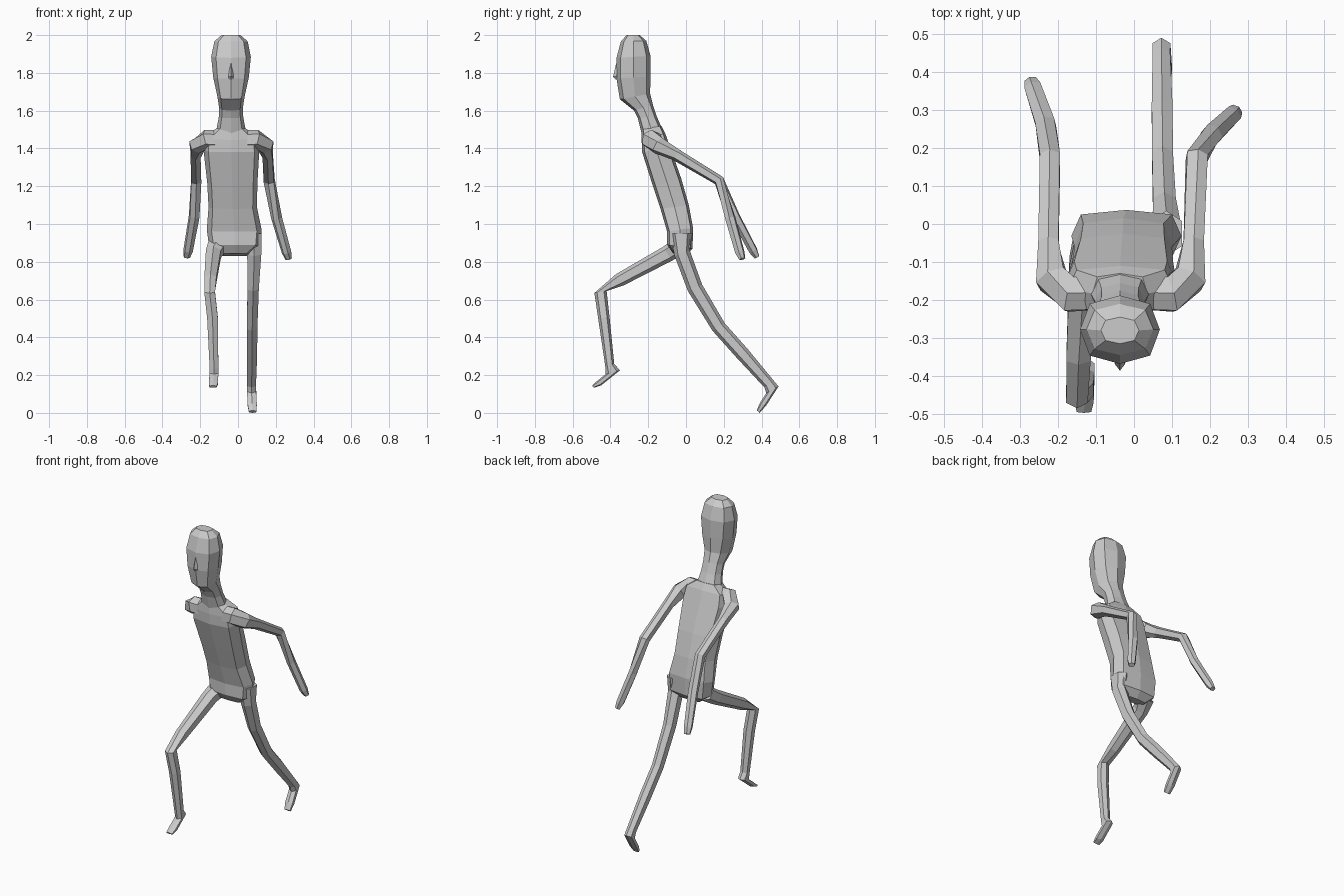
import bpy, bmesh, math
from mathutils import Vector


def skin(name, rings):
    """Join equal-sided rings of points into a closed flat-faced mesh."""
    bm = bmesh.new()
    vs = [[bm.verts.new(p) for p in r] for r in rings]
    n = len(vs[0])
    for a, b in zip(vs, vs[1:]):
        for i in range(n):
            j = (i + 1) % n
            bm.faces.new((a[i], a[j], b[j], b[i]))
    bm.faces.new(vs[0])
    bm.faces.new(vs[-1])
    bmesh.ops.recalc_face_normals(bm, faces=bm.faces)
    me = bpy.data.meshes.new(name)
    bm.to_mesh(me)
    bm.free()
    ob = bpy.data.objects.new(name, me)
    bpy.context.collection.objects.link(ob)
    return ob


def ring(c, u, v, n, p):
    """Boxy ellipse around c with half axes u and v."""
    def f(t):
        return math.copysign(abs(t) ** p, t) if abs(t) > 1e-6 else 0
    angs = [2 * math.pi * k / n for k in range(n)]
    return [c + u * f(math.sin(a)) + v * f(math.cos(a)) for a in angs]


def loft(name, rows, n=8, p=1.0):
    """Row: centre x, half width, front (y, z), back (y, z) in side view."""
    rings = []
    for x, w, yf, zf, yb, zb in rows:
        f, b = Vector((x, yf, zf)), Vector((x, yb, zb))
        rings.append(ring((f + b) / 2, Vector((w, 0, 0)), (f - b) / 2, n, p))
    return skin(name, rings)


def tube(name, path, n=6, p=0.85):
    """Path row: x, y, z, half width, half height; frame follows the path."""
    pts = [Vector(r[:3]) for r in path]
    rings = []
    for i, r in enumerate(path):
        t = Vector((0, 0, 0))
        if i > 0:
            t += (pts[i] - pts[i - 1]).normalized()
        if i < len(pts) - 1:
            t += (pts[i + 1] - pts[i]).normalized()
        t.normalize()
        side = t.cross(Vector((0, 0, 1))).normalized()
        rings.append(ring(pts[i], side * r[3], side.cross(t) * r[4], n, p))
    return skin(name, rings)


# Torso, leaning forward
loft("torso", [
    (-0.02, 0.08, -0.07, 0.845, 0.0, 0.83),
    (-0.018, 0.135, -0.10, 0.89, 0.035, 0.87),
    (-0.02, 0.145, -0.10, 0.96, 0.037, 0.98),
    (-0.028, 0.128, -0.135, 1.08, 0.015, 1.10),
    (-0.03, 0.133, -0.175, 1.20, -0.025, 1.24),
    (-0.035, 0.148, -0.232, 1.38, -0.085, 1.41),
    (-0.035, 0.140, -0.235, 1.445, -0.11, 1.48),
    (-0.037, 0.072, -0.235, 1.50, -0.13, 1.52),
], p=0.55)

# Neck and head
loft("neck_and_head", [
    (-0.037, 0.08, -0.235, 1.48, -0.12, 1.49),
    (-0.037, 0.065, -0.255, 1.56, -0.155, 1.57),
    (-0.037, 0.063, -0.275, 1.60, -0.175, 1.63),
    (-0.037, 0.072, -0.35, 1.66, -0.19, 1.69),
    (-0.037, 0.094, -0.368, 1.77, -0.188, 1.78),
    (-0.037, 0.105, -0.368, 1.88, -0.188, 1.89),
    (-0.037, 0.088, -0.345, 1.965, -0.21, 1.97),
    (-0.037, 0.050, -0.315, 2.0, -0.245, 2.0),
], p=0.8)

# Nose
loft("nose", [
    (-0.037, 0.012, -0.372, 1.765, -0.35, 1.765),
    (-0.037, 0.014, -0.386, 1.78, -0.35, 1.78),
    (-0.037, 0.005, -0.370, 1.85, -0.35, 1.85),
], n=4)

# Arms: shoulder, upper arm, elbow, forearm, hand, both swung back
tube("right_arm", [
    (-0.09, -0.18, 1.445, 0.05, 0.050),
    (-0.165, -0.185, 1.450, 0.052, 0.050),
    (-0.216, -0.145, 1.415, 0.046, 0.046),
    (-0.225, -0.05, 1.365, 0.030, 0.032),
    (-0.221, 0.175, 1.23, 0.030, 0.028),
    (-0.232, 0.26, 1.04, 0.029, 0.026),
    (-0.264, 0.355, 0.86, 0.025, 0.024),
    (-0.271, 0.375, 0.825, 0.018, 0.015),
])
tube("left_arm", [
    (0.02, -0.18, 1.445, 0.05, 0.050),
    (0.095, -0.185, 1.450, 0.052, 0.050),
    (0.146, -0.145, 1.415, 0.046, 0.046),
    (0.157, -0.05, 1.365, 0.030, 0.032),
    (0.165, 0.175, 1.23, 0.031, 0.028),
    (0.205, 0.235, 1.03, 0.029, 0.026),
    (0.257, 0.285, 0.85, 0.025, 0.024),
    (0.268, 0.298, 0.815, 0.018, 0.015),
])

# Forward leg with bent knee
loft("right_leg", [
    (-0.105, 0.058, -0.06, 0.925, 0.0, 0.85),
    (-0.130, 0.045, -0.12, 0.88, -0.075, 0.805),
    (-0.146, 0.036, -0.37, 0.735, -0.33, 0.675),
    (-0.150, 0.032, -0.485, 0.635, -0.42, 0.645),
    (-0.135, 0.032, -0.465, 0.50, -0.405, 0.51),
    (-0.127, 0.026, -0.425, 0.23, -0.38, 0.26),
    (-0.127, 0.026, -0.425, 0.205, -0.35, 0.225),
    (-0.130, 0.027, -0.475, 0.165, -0.45, 0.145),
    (-0.132, 0.022, -0.497, 0.145, -0.487, 0.133),
], n=6, p=0.85)

# Trailing leg pushing off
loft("left_leg", [
    (0.085, 0.046, -0.085, 0.95, 0.035, 0.95),
    (0.086, 0.042, -0.06, 0.83, 0.02, 0.86),
    (0.080, 0.034, 0.01, 0.645, 0.085, 0.68),
    (0.075, 0.031, 0.14, 0.435, 0.205, 0.475),
    (0.074, 0.031, 0.27, 0.29, 0.325, 0.34),
    (0.072, 0.026, 0.415, 0.135, 0.465, 0.17),
    (0.072, 0.027, 0.425, 0.105, 0.49, 0.14),
    (0.075, 0.028, 0.39, 0.05, 0.425, 0.04),
    (0.077, 0.022, 0.375, 0.013, 0.39, 0.0),
], n=6, p=0.85)
